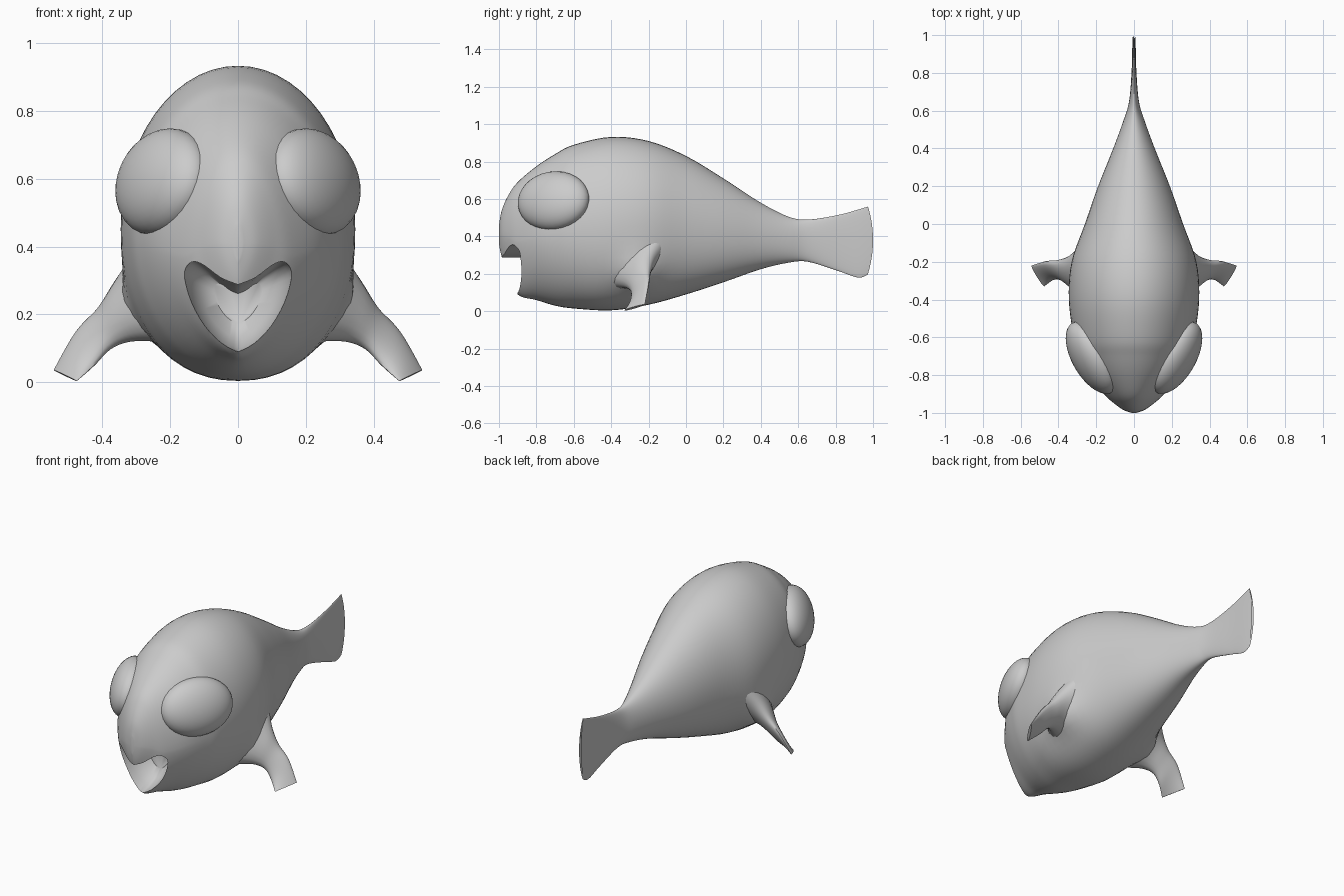
import bpy, bmesh, math
from mathutils import Vector, Matrix

cube = bpy.data.objects.get("Cube")
if cube:
    bpy.data.objects.remove(cube, do_unlink=True)

grey = bpy.data.materials.new("plain_grey")
grey.use_nodes = True
colour = (0.6, 0.6, 0.6, 1)
grey.diffuse_color = colour
grey.node_tree.nodes["Principled BSDF"].inputs["Base Color"].default_value = colour


def spline(rows, steps):
    """Catmull-Rom interpolation through rows of values."""
    out = []
    last = len(rows) - 1
    for i in range(last):
        quad = zip(rows[max(i - 1, 0)], rows[i], rows[i + 1], rows[min(i + 2, last)])
        quad = list(quad)
        for s in range(steps):
            t = s / steps
            out.append([b + (c - a) * t / 2 + (a - 2.5 * b + 2 * c - d / 2) * t * t
                        + (1.5 * (b - c) + (d - a) / 2) * t ** 3 for a, b, c, d in quad])
    return out + [list(rows[-1])]


def loft(name, rings):
    """Skin a list of closed rings and cap both ends."""
    bm = bmesh.new()
    loops = [[bm.verts.new(p) for p in ring] for ring in rings]
    n = len(loops[0])
    for a, b in zip(loops, loops[1:]):
        for i in range(n):
            j = (i + 1) % n
            bm.faces.new((a[i], a[j], b[j], b[i]))
    bm.faces.new(loops[0])
    bm.faces.new(loops[-1])
    bmesh.ops.recalc_face_normals(bm, faces=bm.faces)
    return finish(name, bm)


def finish(name, bm):
    mesh = bpy.data.meshes.new(name)
    bm.to_mesh(mesh)
    bm.free()
    mesh.materials.append(grey)
    obj = bpy.data.objects.new(name, mesh)
    bpy.context.collection.objects.link(obj)
    return obj


def smooth(obj, degrees):
    bpy.ops.object.select_all(action='DESELECT')
    obj.select_set(True)
    bpy.context.view_layer.objects.active = obj
    bpy.ops.object.shade_smooth_by_angle(angle=math.radians(degrees))


def power(value, exponent):
    return math.copysign(abs(value) ** exponent, value)


# Body and tail: y, top, bottom, half width
stations = [
    (-1, .46, .36, .012), (-.985, .54, .29, .055), (-.95, .62, .2, .105),
    (-.9, .69, .09, .16), (-.8, .775, .06, .235), (-.7, .84, .03, .285),
    (-.6, .89, .015, .318), (-.4, .932, .005, .345), (-.2, .91, .035, .33),
    (0, .83, .09, .26), (.2, .71, .155, .19), (.4, .58, .225, .11),
    (.55, .505, .26, .055), (.65, .49, .265, .026), (.8, .512, .22, .013),
    (.92, .545, .18, .009), (.97, .56, .195, .006)]
SIDES = 56
fin_root = Vector((.325, -.25, .2))
rings = []
for y, top, bottom, half in spline(stations, 5):
    middle = bottom + (top - bottom) * .48
    keel = 1.5 + .7 * min(max((y + .9) / .4, 0), 1)
    ring = []
    for k in range(SIDES):
        a = 2 * math.pi * k / SIDES
        e = 2 if math.sin(a) >= 0 else keel
        x = half * power(math.cos(a), 2 / e)
        height = top - middle if math.sin(a) >= 0 else middle - bottom
        z = middle + height * power(math.sin(a), 2 / e)
        # rounded trailing edge of the tail
        bow = max(y - .8, 0) / .17 * .03 * (1 - ((z - .38) / .19) ** 2)
        p = Vector((x, y + bow, z))
        # swelling where each side fin grows out
        d = (Vector((abs(x), y, z)) - fin_root).length
        swell = .045 * math.exp(-(d / .1) ** 2)
        p += Vector((math.copysign(swell, x) if abs(x) > .01 else 0, 0, -swell * .6))
        ring.append(p)
    rings.append(ring)
body = loft("body", rings)

# Open mouth: heart-shaped pocket narrowing inwards
half_lip = [(0, .288), (.05, .308), (.1, .345), (.13, .356), (.15, .343),
            (.16, .31), (.14, .235), (.1, .165), (.05, .115), (0, .09)]
half_lip = spline(half_lip, 3)
lip = half_lip + [(-x, z) for x, z in half_lip[-2:0:-1]]
pocket = []
for y, s in ((-1.2, 1), (-.9, 1), (-.84, .93), (-.78, .75), (-.74, .45)):
    pocket.append([(x * s, y, .24 + (z - .24) * s) for x, z in lip])
cutter = loft("mouth_cutter", pocket)
cutter.hide_render = True
cut = body.modifiers.new("mouth", 'BOOLEAN')
cut.operation = 'DIFFERENCE'
cut.solver = 'EXACT'
cut.object = cutter
bpy.context.view_layer.objects.active = body
bpy.ops.object.modifier_apply(modifier=cut.name)
bpy.data.objects.remove(cutter, do_unlink=True)
smooth(body, 45)

# Side fins: leading point, trailing point, half thickness
fin_rows = [
    (.25, -.38, .13, .27, -.1, .37, .1), (.325, -.32, .125, .345, -.17, .295, .06),
    (.38, -.29, .1, .405, -.195, .22, .036), (.425, -.295, .05, .475, -.2, .15, .022),
    (.475, -.33, .004, .543, -.22, .036, .008)]
fin_rows = spline(fin_rows, 5)
span = Vector((.6, 0, -.8))
eye_normal = Vector((.84, -.48, .27)).normalized()

for side, label in ((1, "left"), (-1, "right")):
    rings = []
    for row in fin_rows:
        lead, trail, thick = Vector(row[:3]), Vector(row[3:6]), row[6]
        chord = (trail - lead) / 2
        normal = chord.cross(span).normalized() * thick
        ring = []
        for k in range(20):
            a = 2 * math.pi * k / 20
            p = (lead + trail) / 2 + chord * math.cos(a) + normal * math.sin(a)
            ring.append((p.x * side, p.y, max(p.z, 0)))
        rings.append(ring)
    smooth(loft(label + "_fin", rings), 45)

    # Eyes: flattened balls facing out and forward
    along = Vector((0, 0, 1)).cross(eye_normal).normalized()
    up = eye_normal.cross(along)
    turn = Matrix((along, up, eye_normal)).transposed().to_4x4()
    place = Matrix.Translation((.222, -.708, .59)) @ turn @ Matrix.Diagonal((.212, .162, .1, 1))
    bm = bmesh.new()
    bmesh.ops.create_uvsphere(bm, u_segments=32, v_segments=20, radius=1)
    bmesh.ops.transform(bm, matrix=Matrix.Diagonal((side, 1, 1, 1)) @ place, verts=bm.verts)
    bmesh.ops.recalc_face_normals(bm, faces=bm.faces)
    smooth(finish(label + "_eye", bm), 60)
